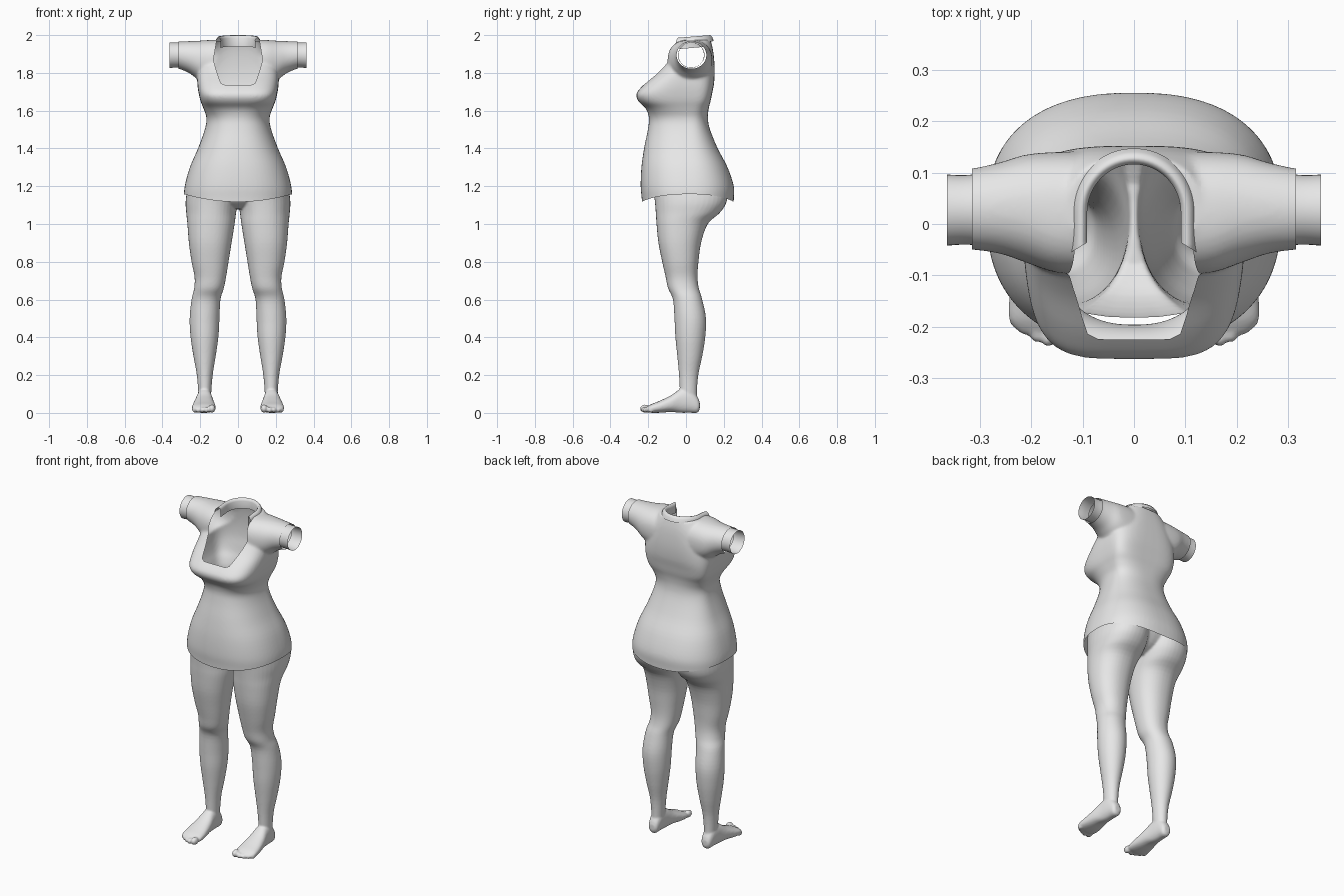
import bpy, bmesh, math
from mathutils import Vector, Matrix

if "Cube" in bpy.data.objects:
    bpy.data.objects.remove(bpy.data.objects["Cube"])

grey = bpy.data.materials.new("light_grey")
grey.use_nodes = True
grey.diffuse_color = (0.8, 0.8, 0.8, 1)
grey.node_tree.nodes["Principled BSDF"].inputs["Base Color"].default_value = (0.8, 0.8, 0.8, 1)


def make(name, bm):
    mesh = bpy.data.meshes.new(name)
    bm.to_mesh(mesh)
    bm.free()
    obj = bpy.data.objects.new(name, mesh)
    bpy.context.collection.objects.link(obj)
    mesh.materials.append(grey)
    mesh.shade_smooth()
    return obj


def refine(rings, steps=4):
    """Catmull-Rom interpolation of ring parameters."""
    out = []
    for i in range(len(rings) - 1):
        p = [Vector(rings[max(0, min(len(rings) - 1, i + k))]) for k in (-1, 0, 1, 2)]
        for s in range(steps):
            t = s / steps
            out.append(p[1] + 0.5 * t * (p[2] - p[0] + t * (
                2 * p[0] - 5 * p[1] + 4 * p[2] - p[3] + t * (3 * (p[1] - p[2]) + p[3] - p[0]))))
    return out + [Vector(rings[-1])]


def loft(bm, axis, rings, side=1, mid=None, n=40):
    """Closed loft; ring = (t, u low, u high, v low, v high, roundness)."""
    loops = []
    for t, u0, u1, v0, v1, e in refine(rings):
        uc, vc = (u0 + u1) / 2, (v0 + v1) / 2 if mid is None else mid
        loop = []
        for k in range(n):
            a = math.tau * k / n
            c, s = math.cos(a), math.sin(a)
            u = uc + (u1 - uc) * math.copysign(abs(c) ** (2 / e), c)
            v = vc + (v1 - vc if s > 0 else vc - v0) * math.copysign(abs(s) ** (2 / e), s)
            x, y, z = {"z": (u, v, t), "x": (t, u, v), "y": (u, t, v)}[axis]
            loop.append(bm.verts.new((x * side, y, z)))
        loops.append(loop)
    for a, b in zip(loops, loops[1:]):
        for k in range(n):
            bm.faces.new((a[k], a[(k + 1) % n], b[(k + 1) % n], b[k]))
    bm.faces.new(loops[0])
    bm.faces.new(loops[-1])


def fuse(bm, voxel, smooth):
    """Weld overlapping solids into one smooth skin."""
    bmesh.ops.recalc_face_normals(bm, faces=bm.faces[:])
    obj = make("blend", bm)
    mod = obj.modifiers.new("weld", "REMESH")
    mod.mode, mod.voxel_size = "VOXEL", voxel
    mod = obj.modifiers.new("relax", "SMOOTH")
    mod.factor, mod.iterations = 0.5, smooth
    bpy.context.view_layer.update()
    deps = bpy.context.evaluated_depsgraph_get()
    out = bmesh.new()
    out.from_mesh(obj.evaluated_get(deps).to_mesh())
    bpy.data.objects.remove(obj)
    return out


def slice_off(bm, point, normal, clear=True):
    bmesh.ops.bisect_plane(bm, geom=bm.verts[:] + bm.edges[:] + bm.faces[:], dist=1e-6,
                           plane_co=point, plane_no=normal, clear_outer=clear)


def cut_window(bm, outline, lift, keep):
    """Open a convex counter-clockwise outline through the faces accepted by keep."""
    planes = []
    for a, b in zip(outline, outline[1:] + outline[:1]):
        planes.append((lift(*a), lift(b[1] - a[1], a[0] - b[0])))
    for p, nrm in planes:
        slice_off(bm, p, nrm, False)
    doomed = []
    for f in bm.faces:
        c = f.calc_center_median()
        if keep(c) and all((c - p).dot(nrm) < 0 for p, nrm in planes):
            doomed.append(f)
    bmesh.ops.delete(bm, geom=doomed, context="FACES")


# Shirt: torso and sleeves
torso = [(1.05, .285, -.23, .25, 2.4), (1.13, .287, -.234, .253, 2.4), (1.2, .282, -.24, .253, 2.4),
         (1.3, .255, -.236, .22, 2.4), (1.4, .212, -.222, .168, 2.4), (1.5, .176, -.202, .127, 2.4),
         (1.56, .167, -.196, .116, 2.5), (1.61, .182, -.212, .12, 3), (1.65, .198, -.252, .13, 3.8),
         (1.69, .208, -.262, .138, 4), (1.74, .215, -.222, .148, 3.6), (1.8, .215, -.155, .152, 3.2),
         (1.86, .2, -.105, .15, 3), (1.92, .17, -.066, .143, 2.8), (1.975, .13, -.03, .13, 2.6)]
sleeve = [(.08, -.1, .14, 1.74, 1.976, 2.4), (.15, -.095, .14, 1.745, 1.974, 2.4),
          (.21, -.075, .135, 1.765, 1.97, 2.2), (.26, -.058, .12, 1.8, 1.968, 2.1),
          (.315, -.05, .108, 1.822, 1.966, 2), (.34, -.05, .108, 1.824, 1.966, 2)]
bm = bmesh.new()
loft(bm, "z", [(z, -w, w, f, b, e) for z, w, f, b, e in torso], mid=.02, n=64)
for side in (1, -1):
    loft(bm, "x", sleeve, side)
bm = fuse(bm, .007, 10)

# Sleeve openings and curved hem
for side in (1, -1):
    slice_off(bm, (side * .315, 0, 0), (side, 0, 0))
for sign in (-1, 1):
    for v in bm.verts:
        v.co.z += sign * .5 * v.co.x ** 2
    if sign < 0:
        slice_off(bm, (0, 0, 1.117), (0, 0, -1))

# Deep neckline and neck opening
half = [(.07, 1.737), (.09, 1.745), (.102, 1.775), (.117, 1.82), (.13, 1.87),
        (.13, 1.9), (.115, 1.96), (.1, 2.05)]
cut_window(bm, half + [(-x, z) for x, z in reversed(half)],
           lambda x, z: Vector((x, 0, z)), lambda c: c.y < .03)
arch = [(.097 * math.cos(math.pi * k / 12), .025 + .095 * math.sin(math.pi * k / 12)) for k in range(13)]
cut_window(bm, [(-.097, -.3), (.097, -.3)] + arch,
           lambda x, y: Vector((x, y, 0)), lambda c: c.z > 1.9)
make("shirt", bm)

# Cuffs: open tubes inside the sleeves
for side, label in ((1, "left"), (-1, "right")):
    bm = bmesh.new()
    loft(bm, "x", [(.29, -.042, .098, 1.828, 1.961, 2), (.33, -.04, .095, 1.828, 1.96, 2),
                   (.363, -.042, .096, 1.826, 1.961, 2)], side)
    bmesh.ops.delete(bm, geom=[f for f in bm.faces if len(f.verts) > 4], context="FACES_ONLY")
    bmesh.ops.recalc_face_normals(bm, faces=bm.faces[:])
    make(label + "_cuff", bm)

# Folded collar around the back of the neck
bm = bmesh.new()
rows = []
for k in range(49):
    a = math.radians(-38 + 256 * k / 48)
    c, s = math.cos(a), math.sin(a)
    drop = .014 * (1 - s) / 1.6
    if s < 0:
        c = math.copysign(1, c)
    row = []
    for off, z in ((-.004, 1.94), (-.006, 1.985), (0, 1.998), (.008, 2), (.018, 1.988), (.025, 1.968)):
        row.append(bm.verts.new(((.097 + off) * c, .022 + (.1 + off) * s, z - drop)))
    rows.append(row)
for a, b in zip(rows, rows[1:]):
    for k in range(len(a) - 1):
        bm.faces.new((a[k], a[k + 1], b[k + 1], b[k]))
bmesh.ops.recalc_face_normals(bm, faces=bm.faces[:])
make("collar", bm)

# Lower body: legs, feet, toes and hips
leg = [(.05, .145, .208, -.03, .062, 2), (.1, .142, .21, -.032, .058, 2), (.2, .134, .218, -.037, .065, 2),
       (.3, .118, .236, -.046, .086, 2), (.4, .104, .251, -.056, .102, 2), (.5, .098, .256, -.061, .106, 2),
       (.6, .093, .246, -.069, .086, 2.1), (.66, .075, .232, -.095, .068, 2.2),
       (.72, .063, .23, -.108, .061, 2.2), (.8, .05, .246, -.126, .066, 2.2),
       (.9, .034, .26, -.146, .08, 2.2), (1, .018, .268, -.156, .115, 2.2),
       (1.06, .01, .274, -.16, .18, 2.2), (1.12, .002, .277, -.165, .216, 2.2),
       (1.2, 0, .265, -.175, .222, 2.2), (1.28, 0, .24, -.18, .19, 2.2)]
foot = [(.073, .16, .195, .02, .055, 2), (.06, .147, .207, 0, .085, 2.3), (.02, .141, .214, 0, .13, 2.3),
        (-.03, .136, .22, 0, .125, 2.3), (-.08, .127, .232, .004, .092, 2.3),
        (-.14, .119, .242, 0, .063, 2.4), (-.185, .119, .243, 0, .045, 2.4), (-.21, .125, .225, .006, .03, 2)]
toes = [(.138, -.217, .022), (.167, -.22, .016), (.19, -.212, .015), (.211, -.2, .014), (.23, -.185, .014)]
bm = bmesh.new()
for side in (1, -1):
    loft(bm, "z", leg, side)
    loft(bm, "y", foot, side)
    for x, y, r in toes:
        place = Matrix.Translation((x * side, y, r)) @ Matrix.Diagonal((.85, 1.2, 1, 1))
        bmesh.ops.create_uvsphere(bm, u_segments=16, v_segments=10, radius=r, matrix=place)
loft(bm, "z", [(1.08, -.08, .08, -.08, .08, 2), (1.12, -.2, .2, -.14, .15, 2),
               (1.2, -.25, .25, -.18, .195, 2.3), (1.28, -.235, .235, -.18, .18, 2.3)])
bm = fuse(bm, .006, 4)
slice_off(bm, (0, 0, 1.22), (0, 0, 1))
low = min(v.co.z for v in bm.verts)
for v in bm.verts:
    v.co.z -= low * max(0, 1 - v.co.z / .2)
make("legs", bm)
